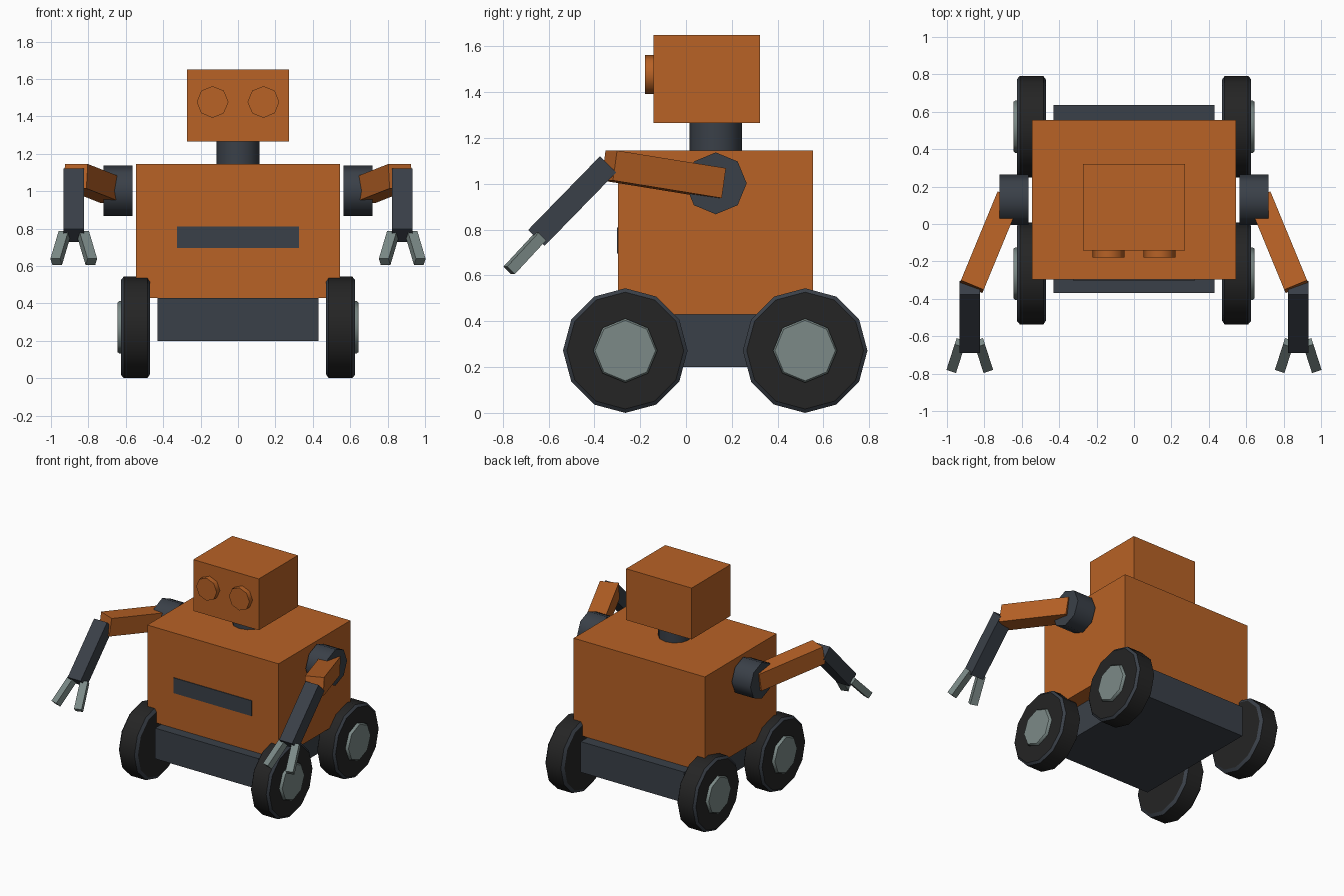
import bpy, bmesh, math
from mathutils import Vector, Matrix

if "Cube" in bpy.data.objects:
    bpy.data.objects.remove(bpy.data.objects["Cube"], do_unlink=True)


def material(name, r, g, b):
    m = bpy.data.materials.new(name)
    m.use_nodes = True
    m.diffuse_color = (r, g, b, 1)
    m.node_tree.nodes["Principled BSDF"].inputs["Base Color"].default_value = (r, g, b, 1)
    return m


ORANGE = material("rust orange", 0.48, 0.122, 0.019)
SLATE = material("dark slate", 0.042, 0.051, 0.065)
RUBBER = material("black rubber", 0.018, 0.018, 0.018)
STEEL = material("grey steel", 0.2, 0.255, 0.245)


def finish(name, bm, mats, smooth=None):
    bmesh.ops.recalc_face_normals(bm, faces=bm.faces)
    mesh = bpy.data.meshes.new(name)
    bm.to_mesh(mesh)
    bm.free()
    for m in mats:
        mesh.materials.append(m)
    ob = bpy.data.objects.new(name, mesh)
    bpy.context.collection.objects.link(ob)
    if smooth:
        bpy.ops.object.select_all(action='DESELECT')
        ob.select_set(True)
        bpy.context.view_layer.objects.active = ob
        bpy.ops.object.shade_smooth_by_angle(angle=math.radians(smooth))
    return ob


def box(name, lo, hi, mat):
    lo, hi = Vector(lo), Vector(hi)
    bm = bmesh.new()
    bmesh.ops.create_cube(bm, size=1, matrix=Matrix.Translation((lo + hi) / 2)
                          @ Matrix.Diagonal((*(hi - lo), 1)))
    return finish(name, bm, [mat])


def bar(name, start, end, width, height, mat):
    """Square bar running from start to end."""
    a, b = Vector(start), Vector(end)
    bm = bmesh.new()
    bmesh.ops.create_cube(bm, size=1, matrix=Matrix.Translation((a + b) / 2)
                          @ (b - a).to_track_quat('Y', 'Z').to_matrix().to_4x4()
                          @ Matrix.Diagonal((width, (b - a).length, height, 1)))
    return finish(name, bm, [mat])


def lathe(name, centre, axis, profile, sides, mats, smooth=50, bands=None):
    """Closed solid from (radius, distance) rings around an axis."""
    axis = Vector(axis)
    side = Vector((0, 0, 1)) if axis.z == 0 else Vector((1, 0, 0))
    other = axis.cross(side)
    bm = bmesh.new()
    rings = []
    for r, d in profile:
        turns = [2 * math.pi * i / sides for i in range(sides)]
        rings.append([bm.verts.new(Vector(centre) + axis * d + r *
                      (side * math.cos(t) + other * math.sin(t))) for t in turns])
    for k in range(len(rings) - 1):
        for i in range(sides):
            j = (i + 1) % sides
            f = bm.faces.new((rings[k][i], rings[k][j], rings[k + 1][j], rings[k + 1][i]))
            f.material_index = bands[k] if bands else 0
    bm.faces.new(rings[0])
    bm.faces.new(rings[-1])
    return finish(name, bm, mats, smooth)


# Body, chassis and head
box("chassis", (-0.43, -0.37, 0.2), (0.43, 0.635, 0.43), SLATE)
box("body", (-0.545, -0.297, 0.43), (0.545, 0.555, 1.145), ORANGE)
box("chest_slot", (-0.325, -0.302, 0.695), (0.325, -0.294, 0.81), SLATE)
lathe("neck", (0, 0.13, 1.14), (0, 0, 1), [(0.115, 0), (0.115, 0.13)], 12, [SLATE])
box("head", (-0.272, -0.142, 1.265), (0.272, 0.322, 1.65), ORANGE)

for s, label in ((1, "left"), (-1, "right")):
    out = (s, 0, 0)
    lathe(label + "_eye", (s * 0.136, -0.135, 1.477), (0, -1, 0),
          [(0.085, 0), (0.085, 0.045)], 8, [ORANGE])

    # Wheels: black tyre with slate chamfers, and a raised hub
    for y, place in ((-0.265, "front"), (0.52, "rear")):
        centre = (0, y, 0.272)
        lathe(f"{place}_{label}_tyre", centre, out,
              [(0.25, 0.47), (0.272, 0.485), (0.272, 0.61), (0.255, 0.625)],
              12, [RUBBER, SLATE], 35, [1, 0, 1])
        lathe(f"{place}_{label}_hub", centre, out,
              [(0.14, 0.6), (0.14, 0.635), (0.132, 0.645)], 8, [STEEL])

    # Arm: shoulder drum, upper arm, forearm and two splayed fingers
    lathe(label + "_shoulder", (0, 0.13, 1.002), out,
          [(0.135, 0.565), (0.135, 0.72)], 8, [SLATE])
    bar(label + "_upper_arm", (s * 0.672, 0.14, 1.003), (s * 0.868, -0.335, 1.08),
        0.132, 0.132, ORANGE)
    bar(label + "_forearm", (s * 0.878, -0.34, 1.085), (s * 0.878, -0.653, 0.764),
        0.108, 0.1, SLATE)
    for f, part in ((1, "outer"), (-1, "inner")):
        bar(f"{label}_{part}_finger", (s * (0.878 + f * 0.05), -0.635, 0.77),
            (s * (0.878 + f * 0.094), -0.772, 0.622), 0.054, 0.048, STEEL)
